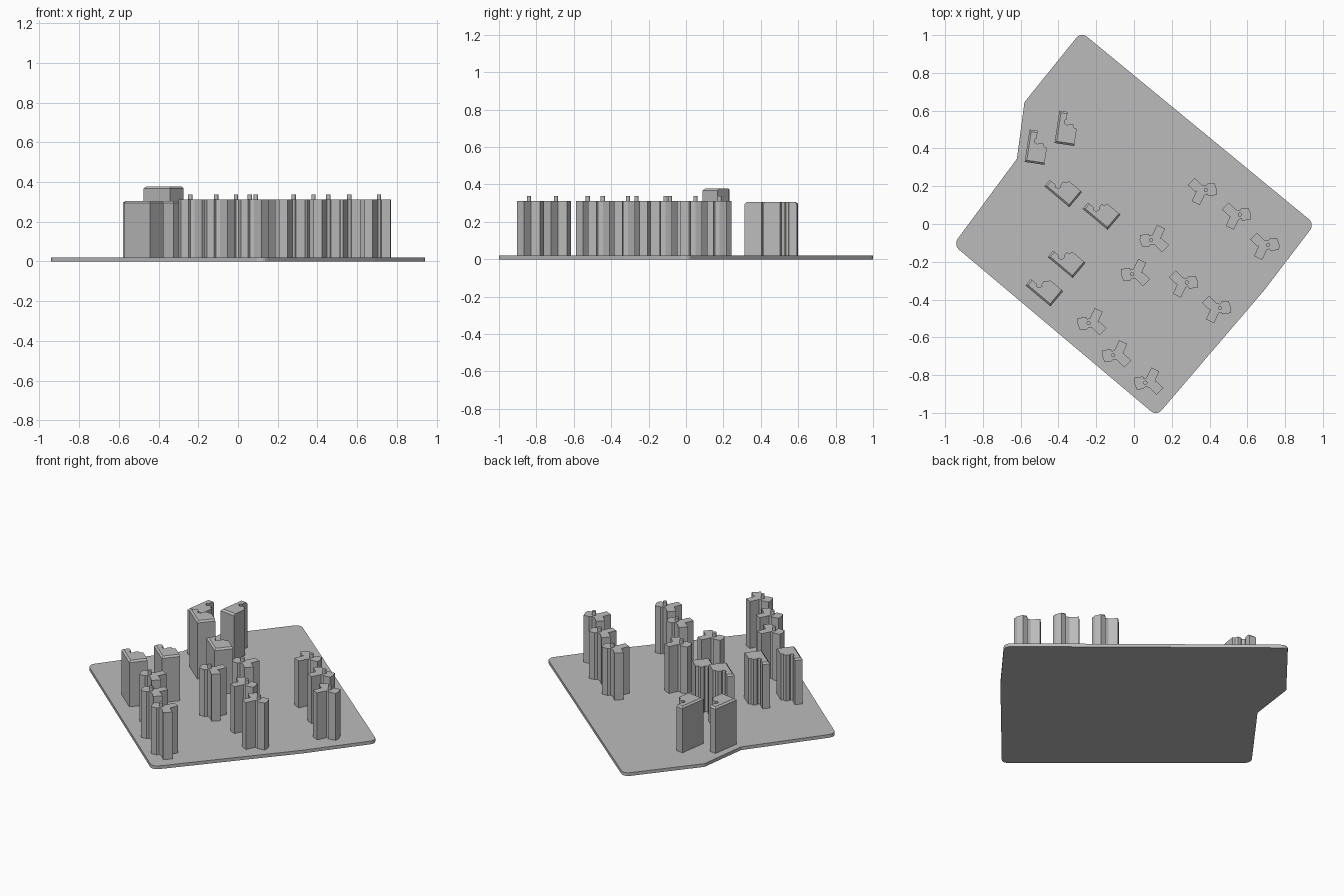
import bpy, bmesh, math
from mathutils import Matrix, Vector

if "Cube" in bpy.data.objects:
    bpy.data.objects.remove(bpy.data.objects["Cube"])

grey = bpy.data.materials.new("concrete_grey")
grey.diffuse_color = (0.5, 0.5, 0.5, 1)
grey.use_nodes = True
grey.node_tree.nodes["Principled BSDF"].inputs["Base Color"].default_value = grey.diffuse_color


def prism(bm, outline, z0, z1, matrix=Matrix()):
    """Extrude a flat outline from z0 to z1; return bottom and top vertices."""
    low = [bm.verts.new(matrix @ Vector((x, y, z0))) for x, y in outline]
    high = [bm.verts.new(matrix @ Vector((x, y, z1))) for x, y in outline]
    n = len(outline)
    bm.faces.new(low)
    bm.faces.new(high)
    for i in range(n):
        j = (i + 1) % n
        bm.faces.new((low[i], low[j], high[j], high[i]))
    return low, high


def finish(bm, name):
    bmesh.ops.recalc_face_normals(bm, faces=bm.faces)
    mesh = bpy.data.meshes.new(name)
    bm.to_mesh(mesh)
    bm.free()
    mesh.materials.append(grey)
    obj = bpy.data.objects.new(name, mesh)
    bpy.context.collection.objects.link(obj)
    return obj


def place(x, y, degrees):
    return Matrix.Translation((x, y, 0)) @ Matrix.Rotation(math.radians(degrees), 4, 'Z')


# Ground plate with four rounded corners
plate = [(-0.28, 1.017), (-0.58, 0.645), (-0.62, 0.345), (-0.957, -0.11),
         (0.12, -1.017), (0.69, -0.35), (0.957, 0.0)]
bm = bmesh.new()
low, high = prism(bm, plate, 0, 0.02)
corners = [bm.edges.get((low[i], high[i])) for i in (0, 3, 4, 6)]
bmesh.ops.bevel(bm, geom=corners, offset=0.04, offset_type='OFFSET',
                segments=5, profile=0.5, affect='EDGES')
finish(bm, "ground_plate")

# Three-winged towers, each with a small round roof vent
tower = [(0.032, 0.08), (0.006, 0.026), (-0.008, 0.022), (-0.012, 0.033),
         (-0.058, 0.026), (-0.06, 0.0), (-0.046, -0.036), (-0.01, -0.034),
         (0.0, -0.022), (0.02, -0.026), (0.058, -0.064), (0.095, -0.027),
         (0.055, 0.01), (0.05, 0.006), (0.074, 0.06)]
vent = [(0.011 * math.cos(a * math.pi / 6), 0.011 * math.sin(a * math.pi / 6))
        for a in range(12)]
left_towers = [(0.06, -0.84), (-0.11, -0.695), (-0.24, -0.525),
               (-0.01, -0.265), (0.09, -0.085)]
right_towers = [(0.38, 0.18), (0.56, 0.05), (0.71, -0.11),
                (0.28, -0.31), (0.455, -0.445)]
for angle, spots in ((0, left_towers), (180, right_towers)):
    for x, y in spots:
        bm = bmesh.new()
        prism(bm, tower, 0.015, 0.312, place(x, y, angle))
        finish(bm, "winged_tower")
        bm = bmesh.new()
        prism(bm, vent, 0.305, 0.337, place(x, y, angle))
        finish(bm, "roof_vent")

# Stepped slab blocks with a chamfered roof edge on the long side and ends
slab = [(0, 0), (0.173, 0), (0.173, 0.105), (0.082, 0.105), (0.078, 0.09),
        (0.06, 0.082), (0.062, 0.06), (0.07, 0.052), (0.062, 0.036),
        (0.048, 0.034), (0.042, 0.044), (0, 0.044)]
slabs = [(-0.553, 0.50, -98.5, 0.305), (-0.395, 0.60, -98.5, 0.305),
         (-0.475, 0.20, -40, 0.378), (-0.272, 0.08, -40, 0.305),
         (-0.457, -0.175, -40, 0.305), (-0.575, -0.325, -40, 0.305)]
for x, y, angle, top in slabs:
    bm = bmesh.new()
    low, high = prism(bm, slab, 0.015, top, place(x, y, angle))
    rim = [bm.edges.get((high[i], high[i + 1])) for i in (-1, 0, 1)]
    bmesh.ops.bevel(bm, geom=rim, offset=0.01, offset_type='OFFSET',
                    segments=1, profile=0.5, affect='EDGES')
    finish(bm, "slab_block")
